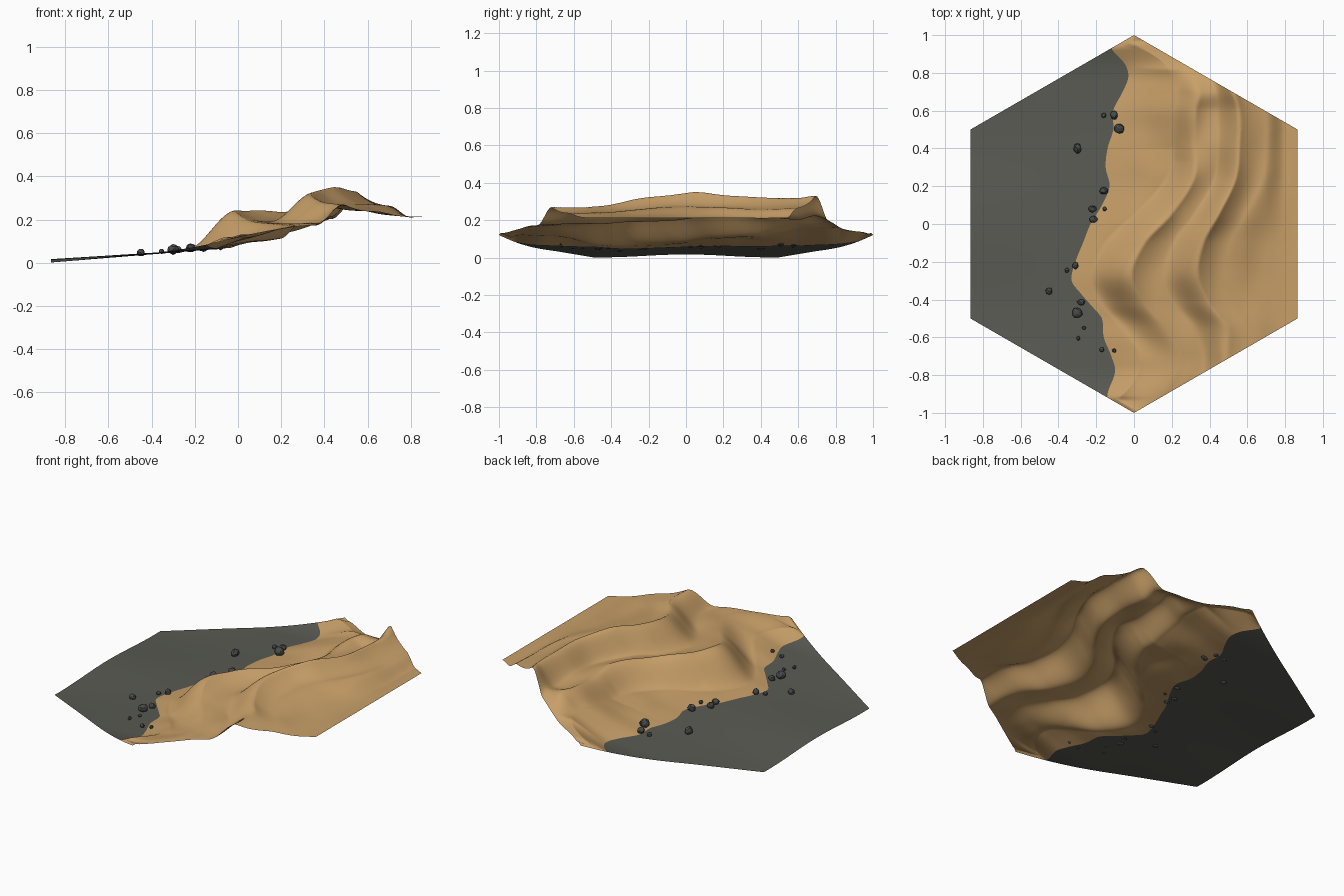
import bpy, bmesh, math, random
from mathutils import Vector, noise

random.seed(4)
if "Cube" in bpy.data.objects:
    bpy.data.objects.remove(bpy.data.objects["Cube"], do_unlink=True)


def make_material(name, color):
    mat = bpy.data.materials.new(name)
    mat.use_nodes = True
    mat.diffuse_color = (*color, 1)
    mat.node_tree.nodes["Principled BSDF"].inputs["Base Color"].default_value = (*color, 1)
    return mat


SAND = make_material("warm sand", (.58, .35, .14))
GRAVEL = make_material("grey gravel", (.1, .104, .086))
STONE = make_material("dark stone", (.065, .07, .066))

# Edge of the sand: (y, x) in hundredths
COAST = [(-100, -14), (-90, -14), (-78, -10), (-70, -12), (-60, -16), (-50, -17), (-45, -21),
         (-37, -28), (-30, -33), (-20, -31), (-10, -27), (0, -23), (10, -17), (20, -13), (30, -15),
         (40, -14), (50, -11), (60, -11), (70, -6), (78, -3), (85, -5), (93, -12), (100, -12)]

# Dune rows in hundredths: y, first crest x and z, trough z, second crest x and z
DUNES = [(-100, 5, 13, 13, 48, 26), (-85, 22, 16, 17, 48, 27), (-70, 26, 17, 18, 49, 27),
         (-55, 16, 18, 18, 49, 27), (-42, 5, 20, 18, 40, 28), (-27, -1, 24, 19, 34, 31),
         (-10, 6, 24, 20, 37, 33), (5, 20, 24, 21, 45, 35), (24, 32, 24, 21, 54, 33),
         (42, 33, 22, 22, 56, 32), (60, 33, 23, 20, 56, 32), (70, 35, 23, 22, 53, 33),
         (85, 30, 15, 16, 48, 30), (100, 5, 13, 13, 42, 25)]


def row_at(table, y):
    """Smooth (Hermite) interpolation of a table by its first column."""
    y *= 100
    i = max(k for k in range(len(table) - 1) if table[k][0] <= y)
    a, b = table[i], table[i + 1]
    before, after = table[max(i - 1, 0)], table[min(i + 2, len(table) - 1)]
    span = b[0] - a[0]
    t = (y - a[0]) / span
    values = []
    for k in range(1, len(a)):
        m0 = (b[k] - before[k]) / (b[0] - before[0]) * span
        m1 = (after[k] - a[k]) / (after[0] - a[0]) * span
        rise = t * t * (3 - 2 * t)
        value = a[k] + (b[k] - a[k]) * rise + t * (1 - t) ** 2 * m0 - t * t * (1 - t) * m1
        values.append(value / 100)
    return values


def half_width(y):
    return min(math.sqrt(3) / 2, math.sqrt(3) * (1 - abs(y)))


def coast(y):
    return min(max(row_at(COAST, y)[0], -half_width(y)), half_width(y))


def plain_height(x, y):
    fade = max(0, min(1, -x))
    corner = .8 * max(0, abs(y) - .75) ** 2
    return .009 + .072 * (x + .866) + .009 * math.cos(7 * y) * fade + corner


def linear(t):
    return t


def windward(t):
    return t * t * (3 - 2 * t)


def leeward(t):
    return 1 - (1 - t) ** 2


def dune_height(x, y):
    shore = coast(y)
    x1, z1, dip, x2, z2 = row_at(DUNES, y)
    shore_z = plain_height(shore, y)
    foot = max(shore + .03, x1 - .23 + .09 * max(0, min(1, y * 3)))
    slope = .16 + .6 * max(0, abs(y) - .4)
    foot_z = min(z1, shore_z + slope * (foot - shore))
    x1 = max(x1, foot + .03)
    trough = x1 + .45 * (x2 - x1)
    shelf = x2 + .14
    # Each stretch: end x, end z, shape of the slope
    stretches = [(foot, foot_z, linear), (x1, z1, windward), (trough, dip, leeward),
                 (x2, z2, windward), (shelf, .21 + .46 * (z2 - .21), leeward),
                 (.8, .212, windward), (.9, .213, linear)]
    px, pz = shore, shore_z
    z = shore_z
    for ex, ez, shape in stretches:
        if x <= ex:
            z = pz + (ez - pz) * shape(max(0, (x - px) / (ex - px)))
            break
        px, pz = ex, ez
    ripple = noise.noise(Vector((x * 7, y * 4, 0))) * .008
    return z + ripple * max(0, min(1, (x - shore) * 5, (.87 - x) * 6))


def add_object(name, bm, mat, smooth):
    mesh = bpy.data.meshes.new(name)
    bm.to_mesh(mesh)
    bm.free()
    mesh.materials.append(mat)
    for face in mesh.polygons:
        face.use_smooth = smooth
    obj = bpy.data.objects.new(name, mesh)
    bpy.context.collection.objects.link(obj)


def terrain(name, start, end, height, columns, mat, rows=200):
    """Sheet of ground between two borders, row by row along y."""
    bm = bmesh.new()
    previous = None
    for r in range(rows + 1):
        y = -1 + 2 * r / rows
        a, b = start(y), end(y)
        line = []
        for c in range(columns + 1):
            x = a + (b - a) * c / columns
            line.append(bm.verts.new((x, y, height(x, y))))
        if previous:
            for c in range(columns):
                bm.faces.new((previous[c], previous[c + 1], line[c + 1], line[c]))
        previous = line
    bmesh.ops.remove_doubles(bm, verts=bm.verts, dist=.00005)
    add_object(name, bm, mat, True)


# Ground
terrain("gravel_plain", lambda y: -half_width(y), coast, plain_height, 40, GRAVEL)
terrain("sand_dunes", coast, half_width, dune_height, 130, SAND)

# Loose stones along the sand edge: x, y, radius in thousandths
STONES = [(-160, 575, 15), (-105, 575, 22), (-80, 505, 30), (-300, 400, 24), (-160, 175, 22),
          (-155, 80, 12), (-220, 80, 20), (-215, 25, 20), (-310, -220, 18), (-355, -245, 12),
          (-450, -355, 18), (-280, -415, 19), (-300, -470, 27), (-265, -550, 10),
          (-295, -605, 11), (-170, -665, 13), (-105, -670, 12)]
for n, stone in enumerate(STONES):
    x, y, radius = (v / 1000 for v in stone)
    ground = dune_height(x, y) if x > coast(y) else plain_height(x, y)
    bm = bmesh.new()
    bmesh.ops.create_icosphere(bm, subdivisions=2, radius=radius)
    stretch = Vector([random.uniform(.85, 1.1) for _ in range(3)])
    for v in bm.verts:
        v.co = v.co * stretch * random.uniform(.88, 1.08)
        v.co += Vector((x, y, ground + radius * .6))
    add_object(f"stone_{n + 1}", bm, STONE, False)
